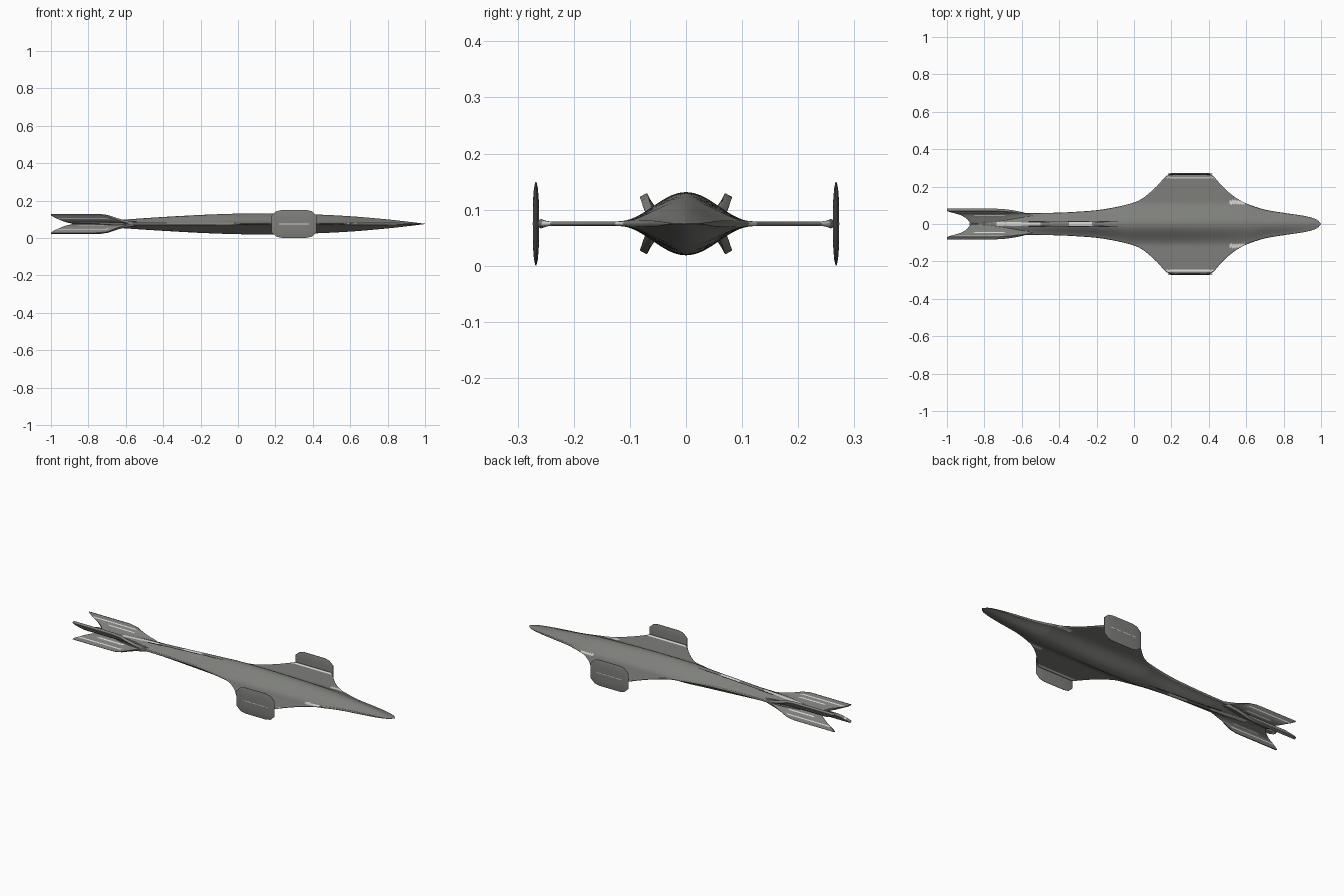
import bpy, bmesh, math

if "Cube" in bpy.data.objects:
    bpy.data.objects.remove(bpy.data.objects["Cube"])

ZC = 0.075  # height of the ship's centre plane


def material(name, v):
    m = bpy.data.materials.new(name)
    m.diffuse_color = (*v, 1)
    m.use_nodes = True
    m.node_tree.nodes["Principled BSDF"].inputs["Base Color"].default_value = m.diffuse_color
    return m


GREY = material("hull_grey", (0.21, 0.215, 0.20))
LIGHT = material("light_trim", (0.65, 0.66, 0.65))
DARK = material("dark_slot", (0.02, 0.02, 0.02))


def finish(name, bm, angle=40):
    bmesh.ops.recalc_face_normals(bm, faces=bm.faces)
    me = bpy.data.meshes.new(name)
    bm.to_mesh(me)
    bm.free()
    for m in (GREY, LIGHT, DARK):
        me.materials.append(m)
    ob = bpy.data.objects.new(name, me)
    bpy.context.collection.objects.link(ob)
    bpy.ops.object.select_all(action='DESELECT')
    ob.select_set(True)
    bpy.context.view_layer.objects.active = ob
    bpy.ops.object.shade_smooth_by_angle(angle=math.radians(angle))
    return ob


def curve(pts, x):
    """Smooth Hermite interpolation through sorted (x, value) points."""
    n = len(pts)
    i = 0
    while i < n - 2 and x > pts[i + 1][0]:
        i += 1

    def slope(k):
        a, b = pts[max(k - 1, 0)], pts[min(k + 1, n - 1)]
        return (b[1] - a[1]) / (b[0] - a[0])
    (x0, v0), (x1, v1) = pts[i], pts[i + 1]
    d = x1 - x0
    t = (x - x0) / d
    return (v0 * (2*t**3 - 3*t*t + 1) + v1 * (3*t*t - 2*t**3)
            + d * (slope(i) * (t**3 - 2*t*t + t) + slope(i + 1) * (t**3 - t*t)))


# Hull: half widths and half heights along x
WIDTH = [(-0.88, .008), (-0.8, .022), (-0.7, .045), (-0.6, .057), (-0.5, .059), (-0.4, .061),
         (-0.3, .066), (-0.2, .074), (-0.1, .09), (0, .115), (.05, .14), (.12, .2), (.17, .255),
         (.19, .264), (.3, .264), (.41, .264), (.43, .25), (.46, .215), (.5, .175), (.55, .137),
         (.6, .11), (.7, .077), (.8, .06), (.9, .045), (.95, .034), (.98, .022), (1, .001)]
HEIGHT = [(-0.88, .006), (-0.75, .014), (-0.6, .024), (-0.4, .037), (-0.2, .048), (0, .055),
          (.2, .056), (.4, .051), (.6, .041), (.8, .024), (.9, .013), (1, .001)]
N, M = 150, 80
bm = bmesh.new()
rings = []
for i in range(N + 1):
    x = 0.06 - 0.94 * math.cos(math.pi * i / N)
    x = 0.5 * x + 0.5 * (-0.88 + 1.88 * i / N)
    w = min(curve(WIDTH, x), .264)
    h = curve(HEIGHT, x)
    b = min(.12, w * 1.15)
    ring = []
    for j in range(2 * M):
        a = math.pi * j / M
        y = w * math.cos(a)
        bell = math.cos(math.pi * y / (2 * b)) ** 2 if abs(y) < b else 0
        t = min(.004, h * .2)
        flare = .012 * max(0, (abs(y) - .245) / .019) ** 2
        z = ((h - t) * bell + t + flare) * min(1, abs(math.sin(a)) * 4)
        ring.append(bm.verts.new((x, y, ZC + math.copysign(z, math.sin(a)))))
    rings.append(ring)
for r, s in zip(rings, rings[1:]):
    for j in range(2 * M):
        k = (j + 1) % (2 * M)
        bm.faces.new((r[j], r[k], s[k], s[j]))
bm.faces.new(rings[0])
bm.faces.new(rings[-1])
# Painted trim: wing tip fillets, spine slots, leading edge patches
for f in bm.faces:
    c = f.calc_center_median()
    y = abs(c.y)
    if .17 < c.x < .43 and .243 < y < .253:
        f.material_index = 1
    elif .51 < c.x < .59 and .105 < y < .128:
        f.material_index = 1
    elif -.57 < c.x < -.08 and .010 < y < .015:
        f.material_index = 2
    elif y < .010 and (-.73 < c.x < -.5 or -.34 < c.x < -.22):
        f.material_index = 1
finish("hull", bm, 60)

# Wing tip plates: rounded outline, lens-shaped thickness
OUTLINE = [(.18, .045), (.205, .068), (.235, .0745), (.365, .0745), (.395, .068), (.42, .045)]
OUTLINE += [(x, -z) for x, z in reversed(OUTLINE)]
for side, label in ((1, "left"), (-1, "right")):
    bm = bmesh.new()
    loops = []
    for s, dy in ((.5, -.0055), (.85, -.0035), (1, -.001), (1, .001), (.85, .0035), (.5, .0055)):
        loops.append([bm.verts.new((.3 + (x - .3) * (.4 + .6 * s), side * (.2675 + dy), ZC + z * s))
                      for x, z in OUTLINE])
    for p, q in zip(loops, loops[1:]):
        for j in range(len(p)):
            k = (j + 1) % len(p)
            bm.faces.new((p[j], p[k], q[k], q[j]))
    bm.faces.new(loops[0])
    bm.faces.new(loops[-1])
    finish(label + "_wing_tip_plate", bm, 50)
    # thin light line on the outer face
    bm = bmesh.new()
    bmesh.ops.create_cube(bm, size=1)
    for v in bm.verts:
        v.co = (.3 + v.co.x * .16, side * .2728 + v.co.y * .001, ZC + v.co.z * .004)
    for f in bm.faces:
        f.material_index = 1
    finish(label + "_plate_line", bm)

# Four swept tail fins with a swallow-tail rear
FIN_Y = [(0, .004), (.5, .052), (.8, .068), (1, .076)]
FIN_Z = [(0, .002), (.5, .018), (.8, .036), (1, .051)]
FRONT = [(0, -.45), (.5, -.56), (.75, -.63), (.92, -.69), (1, -.74)]
REAR = [(0, -.87), (.3, -.9), (.9, -.993), (1, -1.0)]
S, K = 14, 16
for sy in (1, -1):
    for sz in (1, -1):
        bm = bmesh.new()
        grid = []
        for i in range(S + 1):
            s = i / S
            y, z = curve(FIN_Y, s), curve(FIN_Z, s)
            x0, x1 = curve(FRONT, s), curve(REAR, s)
            row = []
            for k in range(K + 1):
                x = x0 + (x1 - x0) * k / K
                # blend the fin root flatter towards the front
                g = min(1, max(.35, (-.5 - x) / .2))
                row.append(bm.verts.new((x, sy * y, ZC + sz * z * g)))
            grid.append(row)
        for i in range(S):
            for k in range(K):
                f = bm.faces.new((grid[i][k], grid[i + 1][k], grid[i + 1][k + 1], grid[i][k + 1]))
                if i == 10 and k > 2 or i == 6 and 5 < k < 13:
                    f.material_index = 1
        name = ("upper" if sz > 0 else "lower") + ("_left" if sy > 0 else "_right") + "_tail_fin"
        ob = finish(name, bm)
        sol = ob.modifiers.new("thickness", 'SOLIDIFY')
        sol.thickness = .015
        sol.offset = 0
        bev = ob.modifiers.new("soft_edge", 'BEVEL')
        bev.width = .003
        bev.segments = 2
        bev.angle_limit = math.radians(50)
